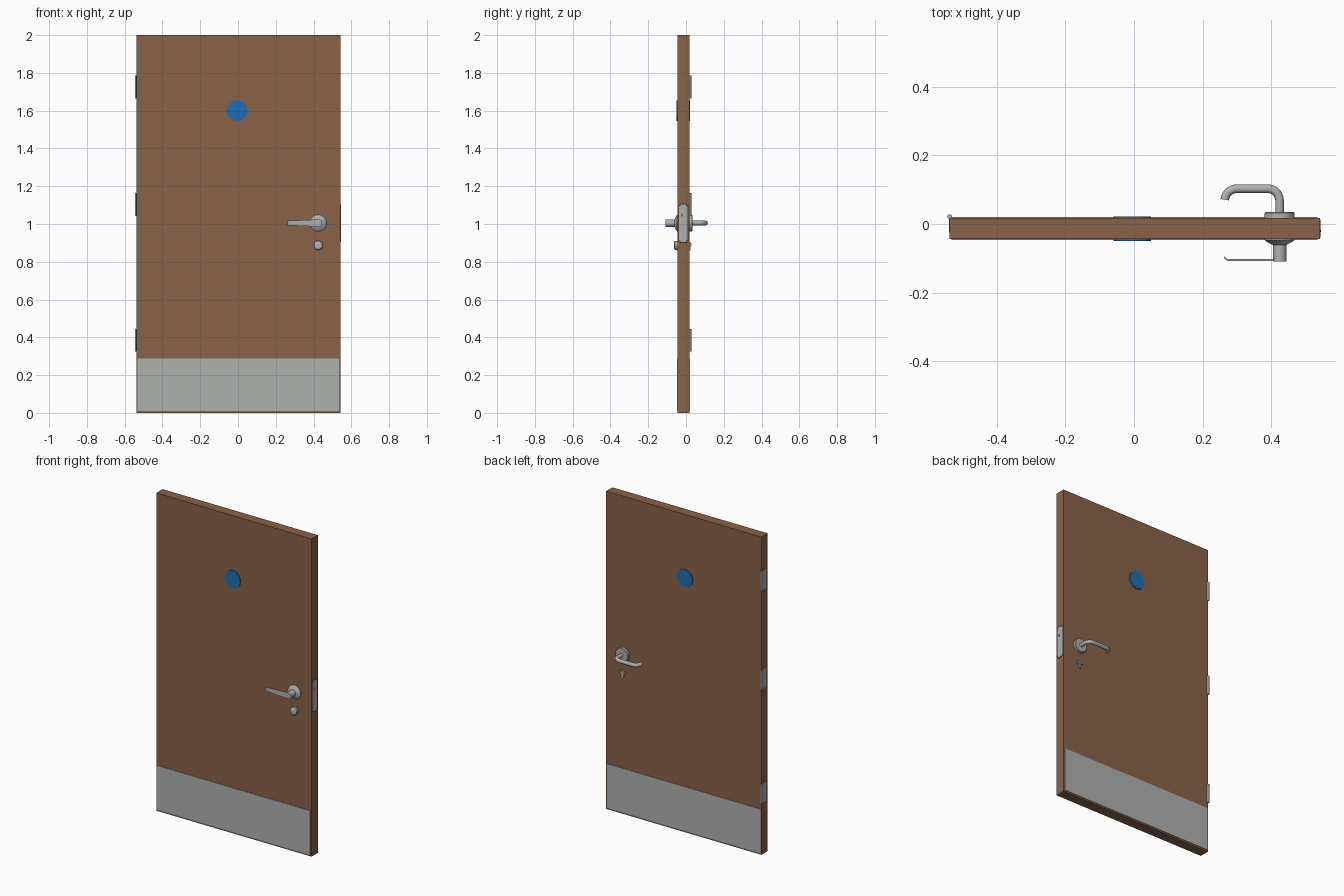
import bpy, bmesh, math
from mathutils import Matrix, Vector

cube = bpy.data.objects.get("Cube")
if cube:
    bpy.data.objects.remove(cube, do_unlink=True)


def material(name, rgb):
    m = bpy.data.materials.new(name)
    m.use_nodes = True
    m.diffuse_color = (*rgb, 1)
    m.node_tree.nodes["Principled BSDF"].inputs["Base Color"].default_value = (*rgb, 1)
    return m


WOOD = material("brown wood", (0.25, 0.122, 0.064))
STEEL = material("brushed steel", (0.43, 0.44, 0.43))
BLUE = material("blue glass", (0.014, 0.155, 0.45))
DARK = material("dark gap", (0.03, 0.03, 0.03))

LEFT, RIGHT = -0.538, 0.543       # door edges
FRONT, BACK = -0.044, 0.018       # door faces
HX, HZ = 0.425, 1.005             # handle axis
LOCK_Z = 0.887


def finish(name, bm, mat, smooth=False):
    bmesh.ops.recalc_face_normals(bm, faces=bm.faces)
    mesh = bpy.data.meshes.new(name)
    bm.to_mesh(mesh)
    bm.free()
    mesh.materials.append(mat)
    obj = bpy.data.objects.new(name, mesh)
    bpy.context.collection.objects.link(obj)
    if smooth:
        bpy.ops.object.select_all(action="DESELECT")
        obj.select_set(True)
        bpy.context.view_layer.objects.active = obj
        bpy.ops.object.shade_smooth_by_angle(angle=math.radians(35))
    return obj


def box(name, lo, hi, mat, bevel=0, axis=0):
    """Box between two corners; bevel rounds the edges parallel to the axis."""
    lo, hi = Vector(lo), Vector(hi)
    bm = bmesh.new()
    bmesh.ops.create_cube(bm, size=1)
    bmesh.ops.scale(bm, vec=hi - lo, verts=bm.verts)
    bmesh.ops.translate(bm, vec=(lo + hi) / 2, verts=bm.verts)
    if bevel:
        edges = [e for e in bm.edges
                 if abs((e.verts[0].co - e.verts[1].co).normalized()[axis]) > 0.9]
        bmesh.ops.bevel(bm, geom=edges, offset=bevel, segments=4, affect="EDGES")
    return finish(name, bm, mat)


def lathe_y(name, x, z, profile, mat, sides=32):
    """Turned part on an axis along y; profile is (radius, y) pairs."""
    bm = bmesh.new()
    rings = []
    for r, y in profile:
        angles = [math.tau * (i + 0.5) / sides for i in range(sides)]
        rings.append([bm.verts.new((x + r * math.cos(a), y, z + r * math.sin(a)))
                      for a in angles])
    for a, b in zip(rings, rings[1:]):
        for i in range(sides):
            j = (i + 1) % sides
            bm.faces.new((a[i], a[j], b[j], b[i]))
    bm.faces.new(rings[0])
    bm.faces.new(rings[-1])
    return finish(name, bm, mat, smooth=True)


# Door leaf, kick plates on both faces and the round vision panel
box("door_leaf", (LEFT, FRONT, 0), (RIGHT, BACK, 2), WOOD)
for side, y in (("front", FRONT), ("back", BACK)):
    box(side + "_kick_plate", (-0.533, y - 0.003, 0.01), (0.536, y + 0.003, 0.287), STEEL)
lathe_y("vision_panel", -0.005, 1.6,
        [(0.056, FRONT - 0.005), (0.056, BACK + 0.004)], BLUE, sides=16)

# Hinges: a leaf let into the edge and a knuckle at the back corner
for label, z in (("lower", 0.385), ("middle", 1.103), ("upper", 1.725)):
    box(label + "_hinge_leaf", (LEFT - 0.002, -0.025, z - 0.06),
        (LEFT + 0.004, BACK + 0.002, z + 0.06), STEEL)
    bm = bmesh.new()
    bmesh.ops.create_cone(bm, cap_ends=True, segments=16, radius1=0.007, radius2=0.007,
                          depth=0.12, matrix=Matrix.Translation((LEFT, BACK + 0.003, z)))
    finish(label + "_hinge_knuckle", bm, STEEL, smooth=True)

# Lock case face on the closing edge
box("lock_recess", (RIGHT - 0.01, -0.04, 0.9), (RIGHT + 0.0008, 0.013, 1.108),
    DARK, bevel=0.008)
box("lock_faceplate", (RIGHT - 0.01, -0.036, 0.905), (RIGHT + 0.0018, 0.009, 1.103),
    STEEL, bevel=0.008)
box("latch_slot", (RIGHT, -0.024, 1.04), (RIGHT + 0.0024, -0.018, 1.055), DARK)

# Front handle: domed rose, neck and a flat tapering blade with a curled tip
lathe_y("front_rose", HX, HZ, [(0.044, FRONT + 0.002), (0.044, FRONT - 0.003),
        (0.036, FRONT - 0.009), (0.024, FRONT - 0.015), (0.02, FRONT - 0.017)], STEEL)
lathe_y("front_neck", HX, HZ, [(0.02, FRONT), (0.02, -0.109)], STEEL)
bm = bmesh.new()
path = [(HX, -0.105), (0.275, -0.105), (0.267, -0.102), (0.263, -0.097)]
rows = []
for x, y in path:
    h = 0.012 + 0.007 * (x - 0.263) / (HX - 0.263)
    rows.append([bm.verts.new((x, y + dy, HZ + dz))
                 for dy, dz in ((-0.003, -h), (0.003, -h), (0.003, h), (-0.003, h))])
for a, b in zip(rows, rows[1:]):
    for i in range(4):
        j = (i + 1) % 4
        bm.faces.new((a[i], a[j], b[j], b[i]))
bm.faces.new(rows[0])
bm.faces.new(rows[-1])
finish("front_lever", bm, STEEL)

# Back handle: round rose and a bent tube lever
lathe_y("back_rose", HX, HZ, [(0.044, BACK - 0.002), (0.044, 0.032), (0.041, 0.035)], STEEL)
curve = bpy.data.curves.new("back_lever", "CURVE")
curve.dimensions = "3D"
curve.bevel_depth = 0.0125
curve.bevel_resolution = 4
curve.use_fill_caps = True
spline = curve.splines.new("POLY")


def arc(cx, cy, r, start, end, n=8):
    steps = [math.radians(start + (end - start) * i / n) for i in range(n + 1)]
    return [(cx + r * math.cos(a), cy + r * math.sin(a)) for a in steps]


pts = [(HX, BACK)] + arc(HX - 0.035, 0.068, 0.035, 0, 90) + arc(0.3, 0.068, 0.035, 90, 175)
spline.points.add(len(pts) - 1)
for p, (x, y) in zip(spline.points, pts):
    p.co = (x, y, HZ, 1)
tube = bpy.data.objects.new("back_lever", curve)
bpy.context.collection.objects.link(tube)
curve.materials.append(STEEL)

# Lock cylinder: domed cover at the front, small rose and thumb turn at the back
lathe_y("front_lock_cover", HX, LOCK_Z, [(0.024, FRONT + 0.002), (0.024, -0.057),
        (0.02, -0.062), (0.015, -0.064)], STEEL)
lathe_y("back_lock_cylinder", HX, LOCK_Z + 0.005, [(0.013, BACK - 0.002), (0.013, BACK + 0.007)],
        STEEL, sides=16)
box("back_lock_stem", (HX - 0.007, BACK - 0.002, LOCK_Z - 0.026),
    (HX + 0.007, BACK + 0.006, LOCK_Z), STEEL)
box("thumb_turn", (HX - 0.02, BACK + 0.003, LOCK_Z - 0.001),
    (HX + 0.02, BACK + 0.01, LOCK_Z + 0.011), STEEL)
